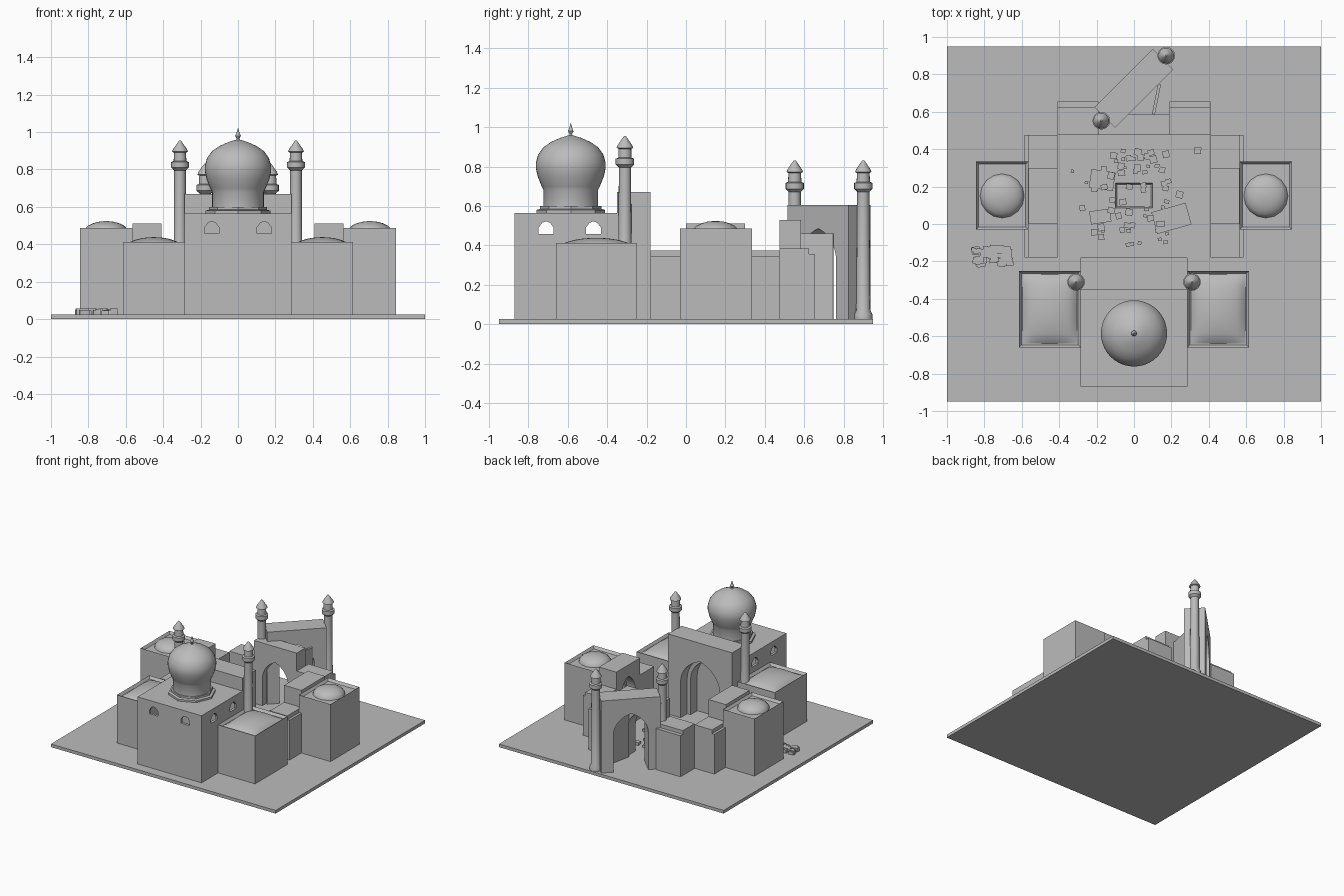
import bpy, bmesh, math, random
from mathutils import Matrix, Vector

random.seed(4)
cube = bpy.data.objects.get("Cube")
if cube:
    bpy.data.objects.remove(cube, do_unlink=True)

stone = bpy.data.materials.new("grey_stone")
stone.use_nodes = True
GREY = (0.5, 0.5, 0.5, 1)
stone.diffuse_color = GREY
stone.node_tree.nodes["Principled BSDF"].inputs["Base Color"].default_value = GREY
GROUND = 0.025


def finish(bm, name, smooth=False):
    bmesh.ops.recalc_face_normals(bm, faces=bm.faces)
    mesh = bpy.data.meshes.new(name)
    bm.to_mesh(mesh)
    bm.free()
    mesh.materials.append(stone)
    obj = bpy.data.objects.new(name, mesh)
    bpy.context.collection.objects.link(obj)
    if smooth:
        bpy.ops.object.select_all(action='DESELECT')
        obj.select_set(True)
        bpy.context.view_layer.objects.active = obj
        bpy.ops.object.shade_smooth_by_angle(angle=math.radians(35))
    return obj


def add_block(bm, centre, size, turn=0):
    m = Matrix.Translation(centre) @ Matrix.Rotation(turn, 4, 'Z') @ Matrix.Diagonal((*size, 1))
    return bmesh.ops.create_cube(bm, size=1, matrix=m)["verts"]


def box(name, x, y, z, rim=0):
    """Box between pairs of limits; a rim sinks the roof inside a parapet."""
    bm = bmesh.new()
    spans = (x, y, z)
    add_block(bm, [(a + b) / 2 for a, b in spans], [abs(b - a) for a, b in spans])
    if rim:
        bm.normal_update()
        roof = max(bm.faces, key=lambda f: f.calc_center_median().z)
        bmesh.ops.inset_region(bm, faces=[roof], thickness=rim)
        bmesh.ops.translate(bm, verts=roof.verts, vec=(0, 0, -rim))
    return finish(bm, name)


def lathe(name, profile, centre, sides=24, smooth=True):
    bm = bmesh.new()
    rings = []
    for r, z in profile:
        rings.append([bm.verts.new((centre[0] + r * math.cos(math.tau * i / sides),
                                    centre[1] + r * math.sin(math.tau * i / sides), z))
                      for i in range(sides)])
    for low, high in zip(rings, rings[1:]):
        for i in range(sides):
            j = (i + 1) % sides
            bm.faces.new((low[i], low[j], high[j], high[i]))
    bm.faces.new(rings[0])
    bm.faces.new(rings[-1])
    return finish(bm, name, smooth)


def pointed(half, spring, apex, steps=8):
    """Pointed arch outline from right foot to left foot."""
    right = [(half * math.cos(t) ** 1.1, spring + (apex - spring) * (0.75 * math.sin(t) + 0.25 * t / (math.pi / 2)))
             for t in [math.pi / 2 * i / steps for i in range(steps)]]
    return [(half, GROUND)] + right + [(0, apex)] + [(-a, b) for a, b in reversed(right)] + [(-half, GROUND)]


def prism(name, outline, depth, place):
    bm = bmesh.new()
    face = bm.faces.new([bm.verts.new((a, 0, b)) for a, b in outline])
    ext = bmesh.ops.extrude_face_region(bm, geom=[face])["geom"]
    bmesh.ops.translate(bm, verts=[v for v in ext if isinstance(v, bmesh.types.BMVert)], vec=(0, depth, 0))
    bm.transform(place)
    return finish(bm, name)


def portal(name, half, height, opening, spring, apex, depth, centre, turn=0, step=0):
    """Upright slab pierced by a pointed arch; its rear half may be narrower."""
    frame = [(-half, GROUND), (-half, height), (half, height), (half, GROUND)]
    place = Matrix.Translation((*centre, 0)) @ Matrix.Rotation(turn, 4, 'Z')
    for part, shrink, start in (("front", 0, -depth / 2), ("rear", step, 0)):
        outline = frame + pointed(opening - shrink, spring, apex - shrink)
        prism(f"{name}_{part}", outline, depth / 2, place @ Matrix.Translation((0, start, 0)))


def vault(name, x, y, base, rise, n=14):
    """Shallow rectangular cloister vault."""
    bm = bmesh.new()
    bmesh.ops.create_grid(bm, x_segments=n, y_segments=n, size=1)
    for v in bm.verts:
        u, w = v.co.x, v.co.y
        h = max(0, (1 - u * u) * (1 - w * w)) ** 0.6
        v.co = ((x[0] + x[1]) / 2 + u * (x[1] - x[0]) / 2,
                (y[0] + y[1]) / 2 + w * (y[1] - y[0]) / 2, base + rise * h)
    return finish(bm, name, True)


def minaret(name, centre, top):
    shape = [(0.031, -0.2), (0.031, -0.16), (0.047, -0.145), (0.047, -0.115), (0.034, -0.11), (0.032, -0.065),
             (0.042, -0.06), (0.036, -0.045), (0.012, -0.01), (0.004, 0)]
    foot = [(0.046, GROUND), (0.046, 0.05), (0.036, 0.07)]
    lathe(name, foot + [(r, top + z) for r, z in shape], centre, 16)


# Ground and domed prayer hall
box("ground_slab", (-1, 1), (-0.95, 0.95), (0, GROUND))
hall = box("prayer_hall", (-0.285, 0.285), (-0.87, -0.35), (GROUND, 0.565))

# Hollow room with arched windows through the hall walls
cutters = [box("room_cutter", (-0.265, 0.265), (-0.85, -0.37), (0.06, 0.545))]
window = [(-0.038, 0.457), (-0.038, 0.49), (-0.02, 0.515), (0, 0.522), (0.02, 0.515), (0.038, 0.49), (0.038, 0.457)]
for x in (-0.14, 0.14):
    cutters.append(prism("window_cutter", window, 0.1, Matrix.Translation((x, -0.9, 0))))
for y in (-0.71, -0.47):
    place = Matrix.Translation((0.4, y, 0)) @ Matrix.Rotation(math.pi / 2, 4, 'Z')
    cutters.append(prism("window_cutter", window, 0.8, place))
for c in cutters:
    c.hide_render = True
    mod = hall.modifiers.new("cut", 'BOOLEAN')
    mod.operation, mod.solver, mod.object = 'DIFFERENCE', 'EXACT', c
bpy.context.view_layer.update()
cut_mesh = bpy.data.meshes.new_from_object(hall.evaluated_get(bpy.context.evaluated_depsgraph_get()))
hall.modifiers.clear()
hall.data = cut_mesh
for c in cutters:
    bpy.data.objects.remove(c, do_unlink=True)

# Main dome on its octagonal plinth
dome_at = (0, -0.585)
lathe("dome_plinth", [(0.175, 0.56), (0.175, 0.58), (0.155, 0.585), (0.155, 0.6)], dome_at, 8, False)
lathe("main_dome", [(0.138, 0.6), (0.138, 0.68), (0.148, 0.7), (0.168, 0.75), (0.177, 0.79), (0.177, 0.82),
                    (0.166, 0.86), (0.14, 0.897), (0.1, 0.925), (0.055, 0.945), (0.015, 0.958)], dome_at, 40)
lathe("dome_finial", [(0.012, 0.955), (0.007, 0.965), (0.015, 0.98), (0.008, 0.995), (0.001, 1.02)], dome_at, 10)

# Great portal facing the courtyard
portal("great_portal", 0.285, 0.67, 0.175, 0.31, 0.52, 0.17, (0, -0.265), math.pi, 0.03)

# Mirrored wings, walls and side portals
for side, s in (("left", 1), ("right", -1)):
    minaret(f"{side}_hall_minaret", (s * 0.31, -0.31), 0.955)

    def span(a, b):
        return tuple(sorted((s * a, s * b)))

    box(f"{side}_hall_wing", span(0.285, 0.615), (-0.66, -0.25), (GROUND, 0.412), 0.02)
    vault(f"{side}_wing_vault", span(0.305, 0.595), (-0.64, -0.27), 0.393, 0.045)
    box(f"{side}_outer_wing", span(0.565, 0.845), (-0.03, 0.335), (GROUND, 0.486), 0.02)
    cap = [(0.118 * math.cos(t), 0.466 + 0.058 * math.sin(t)) for t in (0, 0.3, 0.6, 0.9, 1.2, 1.5)]
    lathe(f"{side}_wing_dome", cap, (s * 0.705, 0.15), 16)
    portal(f"{side}_portal", 0.15, 0.512, 0.095, 0.26, 0.42, 0.155, (s * 0.4875, 0.15), -s * math.pi / 2, 0.02)
    for part, y in (("near", (-0.18, 0)), ("far", (0.3, 0.475))):
        box(f"{side}_{part}_wall", span(0.41, 0.585), y, (GROUND, 0.345))
        box(f"{side}_{part}_parapet", span(0.41, 0.565), y, (0.345, 0.375))
    box(f"{side}_back_wall", span(0.19, 0.41), (0.475, 0.655), (GROUND, 0.355))
    box(f"{side}_back_parapet", span(0.19, 0.41), (0.475, 0.625), (0.355, 0.385))

# Back portal and the detached gate, turned askew
portal("back_portal", 0.19, 0.53, 0.115, 0.24, 0.4, 0.11, (0, 0.53))
portal("askew_gate", 0.22, 0.605, 0.13, 0.32, 0.485, 0.155, (0, 0.725), math.pi * 1.25)
minaret("gate_minaret_near", (-0.175, 0.552), 0.832)
minaret("gate_minaret_far", (0.172, 0.9), 0.832)
bm = bmesh.new()
add_block(bm, (0.12, 0.667, 0.242), (0.016, 0.165, 0.435), -0.2)
finish(bm, "broken_gate_wall")

# Courtyard platform and fallen slabs
box("court_platform", (-0.1, 0.1), (0.085, 0.22), (GROUND, 0.045), 0.012)
bm = bmesh.new()
for x, y, w, d, turn in ((0.2, 0.03, 0.19, 0.12, 0.27), (-0.17, 0.235, 0.13, 0.1, -0.15), (-0.18, 0.04, 0.11, 0.07, 0.15)):
    add_block(bm, (x, y, 0.03), (w, d, 0.012), turn)
finish(bm, "fallen_slabs")

# Loose rubble in the courtyard and a heap outside
bm = bmesh.new()
for _ in range(70):
    x = max(-0.34, min(0.34, random.gauss(-0.04, 0.16)))
    y = random.uniform(-0.13, 0.4)
    size = random.uniform(0.015, 0.04)
    add_block(bm, (x, y, GROUND + size * 0.3), (size, size * random.uniform(0.7, 1.1), size * 0.6), random.uniform(-0.25, 0.25))
finish(bm, "courtyard_rubble")
bm = bmesh.new()
for _ in range(45):
    size = random.uniform(0.02, 0.045)
    centre = Vector((random.uniform(-0.86, -0.66), random.uniform(-0.21, -0.13), GROUND + 0.01))
    add_block(bm, centre, (size, size, random.uniform(0.02, 0.045)), random.uniform(-0.2, 0.2))
finish(bm, "rubble_heap")
